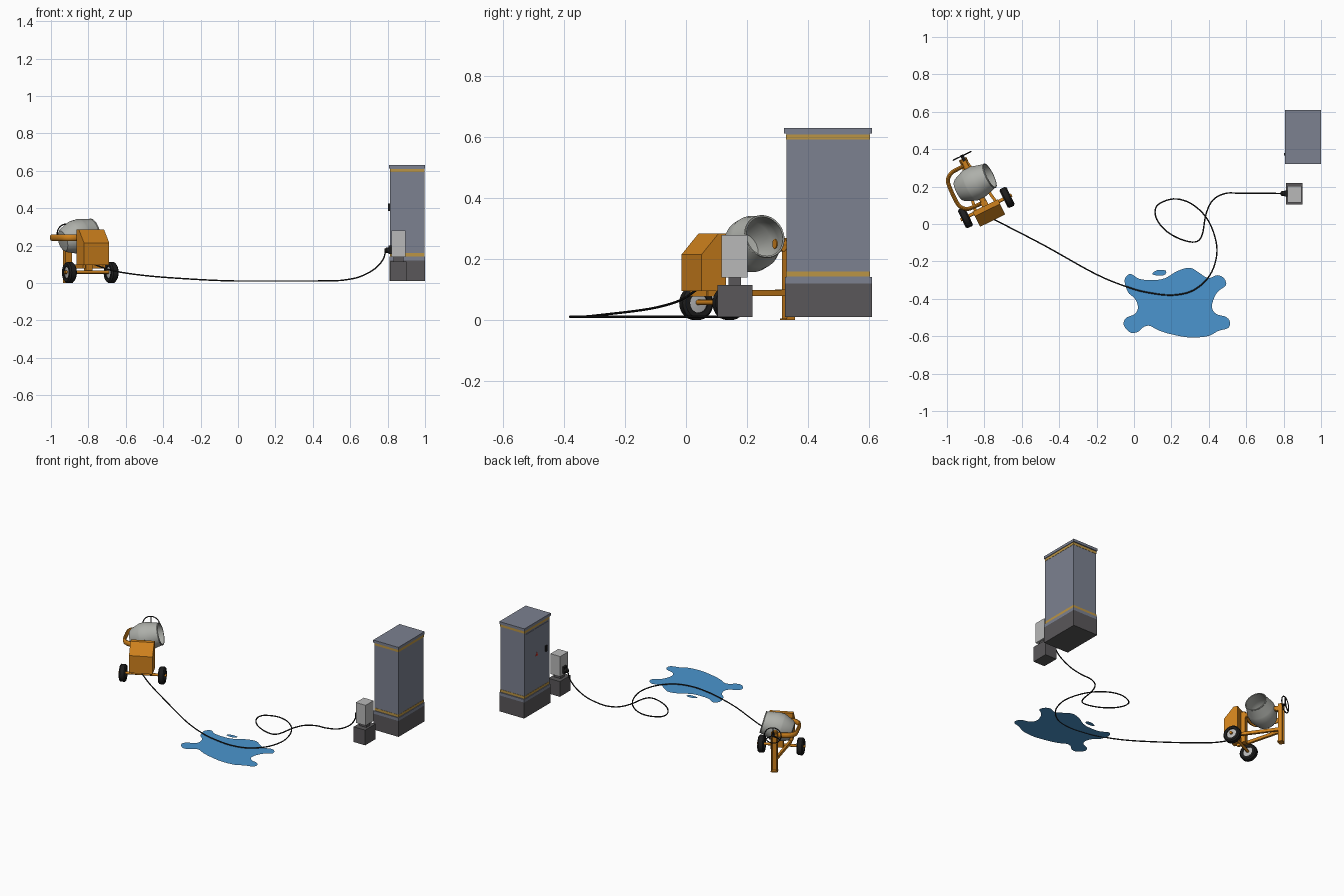
import bpy, bmesh
from math import sin, cos, pi, radians
from mathutils import Vector, Matrix

if "Cube" in bpy.data.objects:
    bpy.data.objects.remove(bpy.data.objects["Cube"])

COLORS = {"orange": (.62, .22, .012), "rubber": (.012, .012, .012), "steel": (.2, .22, .28),
          "stone": (.1, .095, .1), "gold": (.5, .3, .06), "drum": (.42, .43, .4),
          "light": (.48, .48, .48), "water": (.07, .3, .62), "red": (.6, .03, .02)}
MATS = {}
for key, c in COLORS.items():
    MATS[key] = bpy.data.materials.new(key)
    MATS[key].diffuse_color = (*c, 1)

# mixer frame: local x along the axle, local y towards the hand wheel
MIX = Matrix.Translation((-.79, .088, 0)) @ Matrix.Rotation(radians(26), 4, 'Z')
I = Matrix()


def finish(name, bm, color, m=I, smooth=True, fix=True):
    if fix:
        bmesh.ops.recalc_face_normals(bm, faces=bm.faces)
    bm.transform(m)
    me = bpy.data.meshes.new(name)
    bm.to_mesh(me)
    bm.free()
    ob = bpy.data.objects.new(name, me)
    bpy.context.collection.objects.link(ob)
    me.materials.append(MATS[color])
    if smooth:
        bpy.ops.object.select_all(action='DESELECT')
        ob.select_set(True)
        bpy.context.view_layer.objects.active = ob
        bpy.ops.object.shade_smooth_by_angle(angle=radians(35))
    return ob


def box(name, lo, hi, color, m=I):
    bm = bmesh.new()
    bmesh.ops.create_cube(bm, size=1)
    for v in bm.verts:
        v.co = [l + (h - l) * (c + .5) for l, h, c in zip(lo, hi, v.co)]
    return finish(name, bm, color, m, False)


def prism(name, profile, x0, x1, color, m=I):
    # (y, z) profile pushed along x
    bm = bmesh.new()
    f = bm.faces.new([bm.verts.new((x0, y, z)) for y, z in profile])
    r = bmesh.ops.extrude_face_region(bm, geom=[f])
    bmesh.ops.translate(bm, vec=(x1 - x0, 0, 0),
                        verts=[v for v in r["geom"] if isinstance(v, bmesh.types.BMVert)])
    return finish(name, bm, color, m, False)


def loft(name, rings, color, m, closed):
    bm = bmesh.new()
    rs = [[bm.verts.new(p) for p in ring] for ring in rings]
    n = len(rs[0])
    for a, b in zip(rs, rs[1:] + rs[:1] if closed else rs[1:]):
        for i in range(n):
            bm.faces.new((a[i], a[(i + 1) % n], b[(i + 1) % n], b[i]))
    if not closed:
        bm.faces.new(rs[0])
        bm.faces.new(rs[-1])
    return finish(name, bm, color, m)


def lathe(name, profile, color, m=I, seg=32, closed=False):
    # (radius, distance along x) profile turned round the x axis
    rings = [[(h, r * cos(2 * pi * i / seg), r * sin(2 * pi * i / seg)) for i in range(seg)]
             for r, h in profile]
    return loft(name, rings, color, m, closed)


def sweep(name, path, rs, rz, color, m=I, seg=8):
    rings = []
    for i, p in enumerate(path):
        t = (path[min(i + 1, len(path) - 1)] - path[max(i - 1, 0)]).normalized()
        side = t.cross(Vector((0, 0, 1))).normalized()
        up = side.cross(t)
        rings.append([p + side * rs * cos(a) + up * rz * sin(a)
                      for a in (2 * pi * (k + .5) / seg for k in range(seg))])
    return loft(name, rings, color, m, False)


def spline(pts, cyclic=False, n=5):
    pts = [Vector(p) for p in pts]
    k = len(pts)
    at = (lambda i: pts[i % k]) if cyclic else (lambda i: pts[max(0, min(k - 1, i))])
    out = []
    for i in range(k if cyclic else k - 1):
        a, b, c, d = (at(i + j) for j in (-1, 0, 1, 2))
        for s in range(n):
            t = s / n
            out.append(.5 * (2 * b + (c - a) * t + (2 * a - 5 * b + 4 * c - d) * t * t
                             + (3 * b - a - 3 * c + d) * t ** 3))
    return out if cyclic else out + [pts[-1]]


# power cabinet with door on the left side
box("cabinet_base", (.81, .325, .01), (1, .61, .12), "stone")
box("cabinet_plinth", (.81, .325, .12), (1, .61, .141), "steel")
box("cabinet_body", (.814, .33, .141), (.996, .603, .612), "steel")
for i, z in enumerate((.143, .593)):
    box(f"cabinet_band_{i}", (.8125, .3285, z), (.9975, .6045, z + .017), "gold")
box("cabinet_cap", (.808, .322, .612), (1, .61, .63), "steel")
box("cabinet_door", (.8115, .347, .172), (.815, .586, .582), "steel")
box("door_handle", (.803, .366, .385), (.812, .38, .425), "rubber")
prism("warning_sign", [(.455, .39), (.485, .39), (.47, .416)], .8105, .812, "red")

# socket pillar and plug
box("pillar_base", (.812, .103, .01), (.9, .218, .115), "stone")
box("pillar_neck", (.832, .14, .115), (.884, .18, .141), "stone")
box("pillar_box", (.82, .116, .14), (.895, .202, .28), "light")
box("socket", (.805, .147, .155), (.821, .179, .2), "rubber")
lathe("plug", [(.008, -.022), (.014, -.014), (.014, .012)], "rubber",
      Matrix.Translation((.806, .163, .175)), 16)

# puddle and its small droplet
puddle = [(-.05, -.3), (-.02, -.267), (.03, -.294), (.1, -.3), (.165, -.29), (.235, -.25),
          (.3, -.235), (.35, -.262), (.396, -.289), (.445, -.274), (.48, -.289), (.492, -.326),
          (.45, -.36), (.428, -.396), (.417, -.444), (.438, -.48), (.492, -.497), (.513, -.524),
          (.503, -.556), (.45, -.572), (.396, -.599), (.3, -.607), (.193, -.588), (.128, -.567),
          (.086, -.545), (.053, -.55), (.02, -.577), (-.02, -.58), (-.055, -.54), (-.043, -.503),
          (.005, -.481), (.021, -.444), (.005, -.4), (-.032, -.364)]
drop = [(.098, -.265), (.128, -.246), (.17, -.25), (.163, -.272), (.12, -.275)]
for name, pts in (("puddle", puddle), ("puddle_drop", drop)):
    bm = bmesh.new()
    f = bm.faces.new([bm.verts.new((p.x, p.y, .009)) for p in spline(pts, True)])
    if f.normal.z <= 0:
        f.normal_update()
        if f.normal.z < 0:
            f.normal_flip()
    finish(name, bm, "water", smooth=False, fix=False)

# cable from the motor, round a loop, to the plug
cable = [(-.77, .035, .1), (-.66, -.021, .064), (-.47, -.12, .037), (-.2, -.27, .018),
         (-.02, -.342, .011), (.09, -.369, .011), (.21, -.38, .011), (.32, -.353, .011),
         (.406, -.273, .011), (.443, -.16, .011), (.428, -.053, .011), (.38, .043, .011),
         (.3, .112, .011), (.21, .134, .011), (.125, .1, .011), (.117, .037, .011),
         (.166, -.032, .011), (.246, -.08, .011), (.326, -.096, .011), (.364, -.059, .011),
         (.385, .053, .011), (.422, .128, .011), (.487, .163, .012), (.56, .165, .015),
         (.65, .165, .033), (.73, .164, .075), (.775, .163, .125), (.79, .163, .175)]
sweep("cable", spline(cable), .004, .004, "rubber")

# mixer wheels
for s, side in ((-1, "left"), (1, "right")):
    m = MIX @ Matrix.Translation((s * .124, 0, .056))
    lathe(f"tyre_{side}", [(.032, -.02), (.048, -.021), (.056, -.013), (.056, .013), (.048, .021),
                           (.032, .02)], "rubber", m, 28, True)
    lathe(f"rim_{side}", [(.01, -.016), (.033, -.013), (.033, .013), (.01, .016)], "light", m, 28)
lathe("axle", [(.009, -.152), (.009, .152)], "orange", MIX @ Matrix.Translation((0, 0, .058)), 12)

# mixer chassis
prism("motor_housing", [(-.078, .095), (-.078, .215), (-.015, .285), (.012, .285), (.012, .095)],
      -.075, .075, "orange", MIX)
for s, side in ((-1, "left"), (1, "right")):
    path = [Vector((s * .06, -.05, .088)), Vector((s * .06, .01, .088)), Vector((s * .012, .27, .09))]
    sweep(f"chassis_rail_{side}", path, .011, .014, "orange", MIX, 4)
box("front_post", (-.018, .012, .055), (.018, .038, .27), "orange", MIX)
box("rear_leg_web", (-.017, .262, .005), (.017, .268, .27), "orange", MIX)
for s, side in ((-1, "left"), (1, "right")):
    box(f"rear_leg_flange_{side}", (s * .017 - .003, .262, .005), (s * .017 + .003, .29, .27),
        "orange", MIX)
box("rear_foot", (-.022, .257, 0), (.022, .29, .006), "orange", MIX)

# yoke round the drum bottom, with pivots
yoke = [(.015, .252), (-.04, .252), (-.085, .248), (-.118, .225), (-.128, .185), (-.13, .1),
        (-.12, .06), (-.09, .036), (-.04, .032), (.015, .032)]
sweep("yoke", spline([(x, y, .243) for x, y in yoke], n=4), .011, .018, "orange", MIX, 12)
TURN = Matrix.Rotation(pi / 2, 4, 'Z')
lathe("front_pivot", [(.016, .02), (.016, .065)], "orange",
      MIX @ Matrix.Translation((0, 0, .25)) @ TURN, 16)
lathe("rear_pivot", [(.016, .225), (.016, .285)], "orange",
      MIX @ Matrix.Translation((0, 0, .25)) @ TURN, 16)

# mixing drum, tilted up at the mouth
lathe("drum", [(.02, -.1), (.055, -.097), (.066, -.085), (.088, -.03), (.09, -.022), (.09, .02),
               (.087, .03), (.071, .09), (.073, .094), (.071, .097), (.066, .096), (.082, .03),
               (.085, .015), (.085, -.02), (.06, -.082), (.02, -.09)], "drum",
      MIX @ Matrix.Translation((0, .144, .25)) @ Matrix.Rotation(radians(-15), 4, 'Y'), 40)

# tilting hand wheel
m = MIX @ Matrix.Translation((.005, .305, .262)) @ TURN
ring = [(.053 + .0035 * cos(a), .0035 * sin(a)) for a in (2 * pi * k / 8 for k in range(8))]
lathe("hand_wheel_ring", ring, "rubber", m, 32, True)
lathe("hand_wheel_hub", [(.009, -.03), (.009, .006)], "rubber", m, 12)
for k in range(3):
    box(f"hand_wheel_spoke_{k}", (-.003, -.003, 0), (.003, .003, .052), "rubber",
        m @ Matrix.Rotation(2 * pi * k / 3, 4, 'X'))

for m in bpy.data.materials:
    if m.users and not m.is_grease_pencil:
        m.use_nodes = True
        m.node_tree.nodes["Principled BSDF"].inputs["Base Color"].default_value = m.diffuse_color
